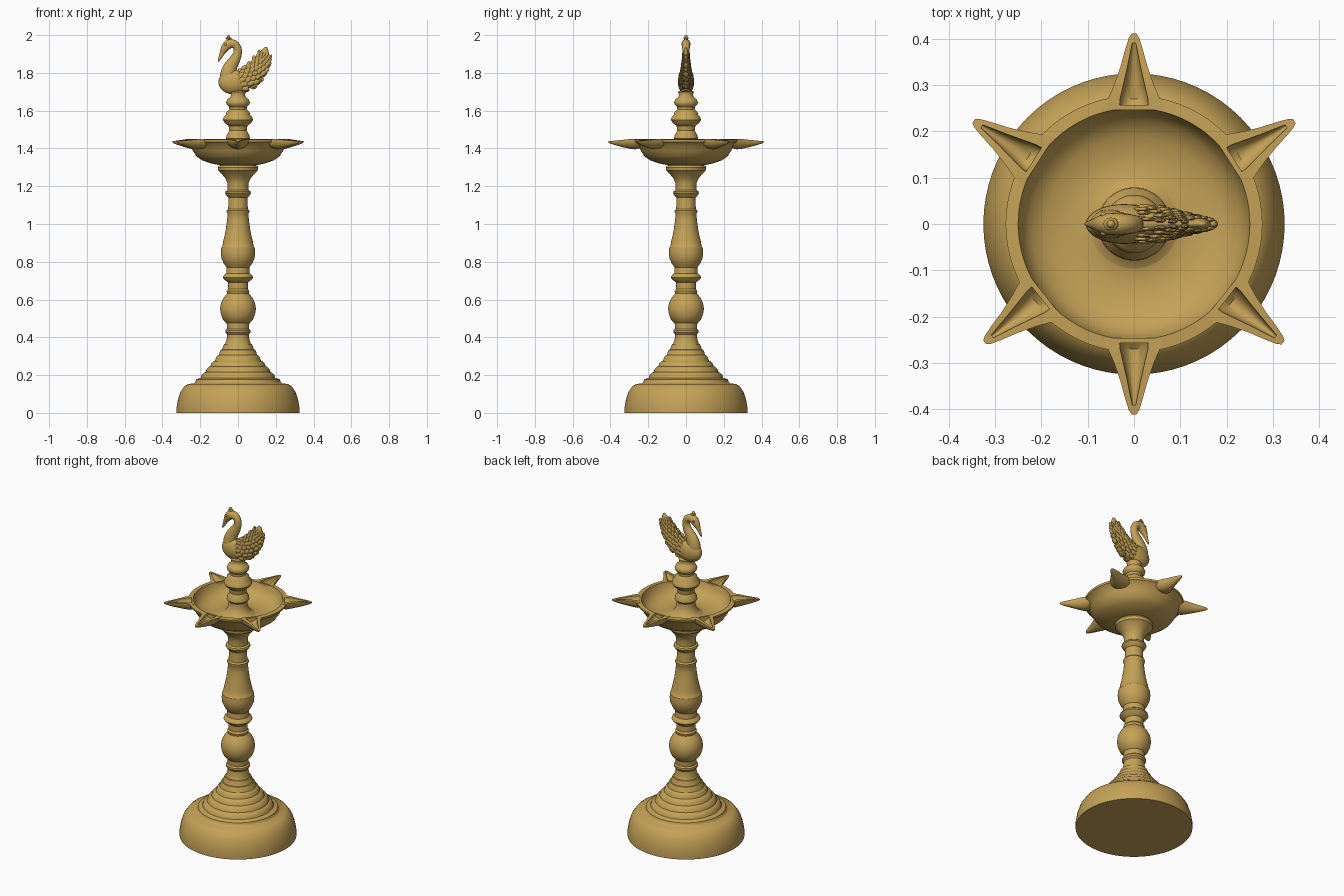
import bpy, bmesh
from math import sin, cos, pi, radians, sqrt, atan2
from mathutils import Matrix, Vector

if "Cube" in bpy.data.objects:
    bpy.data.objects.remove(bpy.data.objects["Cube"])

BRASS = (0.56, 0.36, 0.095, 1)
brass = bpy.data.materials.new("brass")
brass.use_nodes = True
brass.diffuse_color = BRASS
brass.node_tree.nodes["Principled BSDF"].inputs["Base Color"].default_value = BRASS


def finish(bm, name, subdivide=0, angle=38):
    """Turn a bmesh into a smooth brass object."""
    bmesh.ops.remove_doubles(bm, verts=bm.verts, dist=1e-5)
    bmesh.ops.recalc_face_normals(bm, faces=bm.faces)
    mesh = bpy.data.meshes.new(name)
    bm.to_mesh(mesh)
    bm.free()
    mesh.materials.append(brass)
    obj = bpy.data.objects.new(name, mesh)
    bpy.context.collection.objects.link(obj)
    if subdivide:
        mod = obj.modifiers.new("round", "SUBSURF")
        mod.levels = mod.render_levels = subdivide
    smooth(obj, angle)
    return obj


def smooth(obj, angle=38):
    bpy.ops.object.select_all(action="DESELECT")
    obj.select_set(True)
    bpy.context.view_layer.objects.active = obj
    bpy.ops.object.shade_smooth_by_angle(angle=radians(angle))


def skin(bm, rings, closed_ends=True):
    """Bridge a row of equal vertex rings."""
    rows = [[bm.verts.new(p) for p in ring] for ring in rings]
    n = len(rows[0])
    for a, b in zip(rows, rows[1:]):
        for i in range(n):
            j = (i + 1) % n
            bm.faces.new((a[i], a[j], b[j], b[i]))
    if closed_ends:
        bm.faces.new(rows[0])
        bm.faces.new(rows[-1])


def lathe(name, profile, sides=72):
    bm = bmesh.new()
    turns = [2 * pi * i / sides for i in range(sides)]
    rings = [[(r * cos(a), r * sin(a), z) for a in turns] for r, z in profile]
    skin(bm, rings, closed_ends=False)
    return finish(bm, name)


# Base: domed foot with a stepped cone above it
foot = [(0, 0), (.325, 0), (.325, .03), (.318, .07), (.305, .11), (.285, .14),
        (.265, .153), (.235, .156)]
cone = [(.225, .165), (.195, .19), (.17, .22), (.145, .25), (.12, .28),
        (.1, .31), (.082, .34), (.066, .37)]
for (r, z), (r2, z2) in zip(cone, cone[1:]):
    foot += [(r, z), (r - .003, z + .012), (r2 + .008, z2 - .006), (r2 + .002, z2 - .004)]
lathe("stepped_base", foot + [(.06, .39), (0, .39)])

# Turned column
lathe("column", [
    (0, .36), (.066, .37), (.058, .4), (.058, .415), (.066, .425), (.066, .437),
    (.058, .445), (.06, .475), (.078, .492), (.09, .52), (.095, .55), (.09, .583),
    (.075, .612), (.057, .632), (.06, .645), (.052, .655), (.052, .69), (.072, .705),
    (.08, .716), (.076, .728), (.062, .738), (.06, .77), (.075, .79), (.088, .82),
    (.091, .85), (.088, .875), (.083, .88), (.078, .91), (.066, .96), (.058, 1.02),
    (.055, 1.055), (.06, 1.063), (.06, 1.072), (.052, 1.08), (.05, 1.14), (.06, 1.15),
    (.069, 1.163), (.066, 1.173), (.056, 1.18), (.055, 1.215), (.066, 1.24),
    (.088, 1.268), (.104, 1.282), (.107, 1.3), (.1, 1.31), (0, 1.33)])

# Shallow oil bowl with a flat rim
bowl = lathe("bowl", [
    (0, 1.312), (.1, 1.312), (.14, 1.32), (.19, 1.337), (.22, 1.358), (.24, 1.39),
    (.255, 1.42), (.275, 1.435), (.277, 1.447), (.25, 1.449), (.243, 1.42),
    (.225, 1.39), (.19, 1.37), (.14, 1.36), (.09, 1.362), (.06, 1.38), (0, 1.38)])

# Six wick spouts, hollowed by matching groove cutters
ANGLES = (90, 32.7, -38.5, -90, 218.4, 147.3)
RIM = 1.449


def spouts(name, sections, lift):
    bm = bmesh.new()
    for angle in ANGLES:
        turn = Matrix.Rotation(radians(angle), 3, "Z")
        rings = []
        for r, w, d in sections:
            top = RIM - max(0, r - .3) * .1
            ring = [Vector((r, w * cos(a), top - d * sin(a)))
                    for a in (pi * k / 12 for k in range(13))]
            if lift:
                ring += [Vector((r, -w, top + lift)), Vector((r, w, top + lift))]
            rings.append([turn @ p for p in ring])
        skin(bm, rings)
    return finish(bm, name)


spout = spouts("wick_spouts", [(.246, .064, .048), (.27, .056, .054), (.3, .043, .05),
                               (.34, .029, .037), (.38, .018, .022), (.402, .011, .013),
                               (.411, .005, .007)], 0)
cutter = spouts("groove_cutter", [(.257, .031, .026), (.27, .03, .036), (.3, .023, .034),
                                  (.34, .014, .023), (.39, .004, .007)], .03)
cutter.hide_render = True
for obj in (bowl, spout):
    mod = obj.modifiers.new("groove", "BOOLEAN")
    mod.operation, mod.solver, mod.object = "DIFFERENCE", "EXACT", cutter
    bpy.context.view_layer.objects.active = obj
    bpy.ops.object.modifier_apply(modifier=mod.name)
    smooth(obj, 35)
bpy.data.objects.remove(cutter)

# Turned finial rising from the bowl
lathe("finial", [
    (0, 1.35), (.1, 1.36), (.078, 1.37), (.062, 1.39), (.052, 1.42), (.052, 1.44),
    (.063, 1.452), (.06, 1.47), (.046, 1.495), (.05, 1.52), (.07, 1.535), (.079, 1.55),
    (.077, 1.565), (.064, 1.578), (.062, 1.59), (.046, 1.605), (.047, 1.62), (.06, 1.632),
    (.063, 1.645), (.056, 1.66), (.042, 1.67), (.037, 1.685), (.042, 1.7), (0, 1.72)], 48)


# Bird on top of the finial
def tube(name, stations):
    """Loft ellipses along a path in the XZ plane: x, z, in-plane radius, y radius."""
    bm = bmesh.new()
    rings = []
    for i, (x, z, r, ry) in enumerate(stations):
        before, after = stations[max(0, i - 1)], stations[min(len(stations) - 1, i + 1)]
        slope = atan2(after[1] - before[1], after[0] - before[0])
        nx, nz = sin(slope), -cos(slope)
        rings.append([(x + nx * r * cos(a), ry * sin(a), z + nz * r * cos(a))
                      for a in (2 * pi * k / 12 for k in range(12))])
    skin(bm, rings)
    return finish(bm, name, subdivide=2, angle=60)


def ellipsoid(bm, centre, size, tilt=0, segments=16):
    place = (Matrix.Translation(centre) @ Matrix.Rotation(-tilt, 4, "Y")
             @ Matrix.Diagonal((*size, 1)))
    bmesh.ops.create_uvsphere(bm, u_segments=segments, v_segments=segments // 2,
                              radius=1, matrix=place)


bm = bmesh.new()
ellipsoid(bm, (-.022, 0, 1.752), (.082, .043, .066), segments=32)
finish(bm, "bird_body")

tube("bird_neck_and_head", [
    (-.045, 1.75, .05, .034), (-.056, 1.79, .046, .034), (-.042, 1.835, .038, .029),
    (-.014, 1.872, .029, .023), (.002, 1.91, .024, .02), (-.004, 1.942, .024, .021),
    (-.028, 1.958, .027, .024), (-.055, 1.952, .029, .025), (-.072, 1.928, .022, .02),
    (-.084, 1.905, .013, .011), (-.096, 1.878, .009, .008), (-.106, 1.857, .003, .003)])

bm = bmesh.new()
ellipsoid(bm, (-.05, 0, 1.983), (.016, .014, .007))
ellipsoid(bm, (-.05, 0, 1.991), (.009, .009, .009))
for side in (-1, 1):
    ellipsoid(bm, (-.066, side * .02, 1.95), (.006, .005, .006))
finish(bm, "bird_crest_and_eyes")

TAIL = [(-.02, 1.745, .055, .042), (.045, 1.765, .058, .04), (.09, 1.805, .054, .027),
        (.122, 1.855, .046, .018), (.142, 1.9, .03, .014), (.15, 1.94, .006, .006)]
tube("bird_tail", TAIL)

# Overlapping feathers on both sides of the tail, with a scalloped rear edge
bm = bmesh.new()
ROWS = 9
for row in range(ROWS):
    t = .7 + 3.5 * row / ROWS
    i = int(t)
    a, b = Vector(TAIL[i]), Vector(TAIL[i + 1])
    x, z, r, ry = a.lerp(b, t - i)
    slope = atan2(b.y - a.y, b.x - a.x)
    for k in range(5):
        s = -.84 + .42 * k + (.1 if row % 2 else -.1)
        depth = ry * sqrt(max(0, 1 - s * s))
        centre_x, centre_z = x + sin(slope) * r * s, z - cos(slope) * r * s
        for side in (-1, 1):
            ellipsoid(bm, (centre_x, side * depth * .93, centre_z),
                      (.021, .005, r * .24), slope + s * -.3, 10)
    ellipsoid(bm, (x + sin(slope) * r * .94, 0, z - cos(slope) * r * .94),
              (.022, ry * .6, .01), slope - .25, 10)
finish(bm, "tail_feathers")
